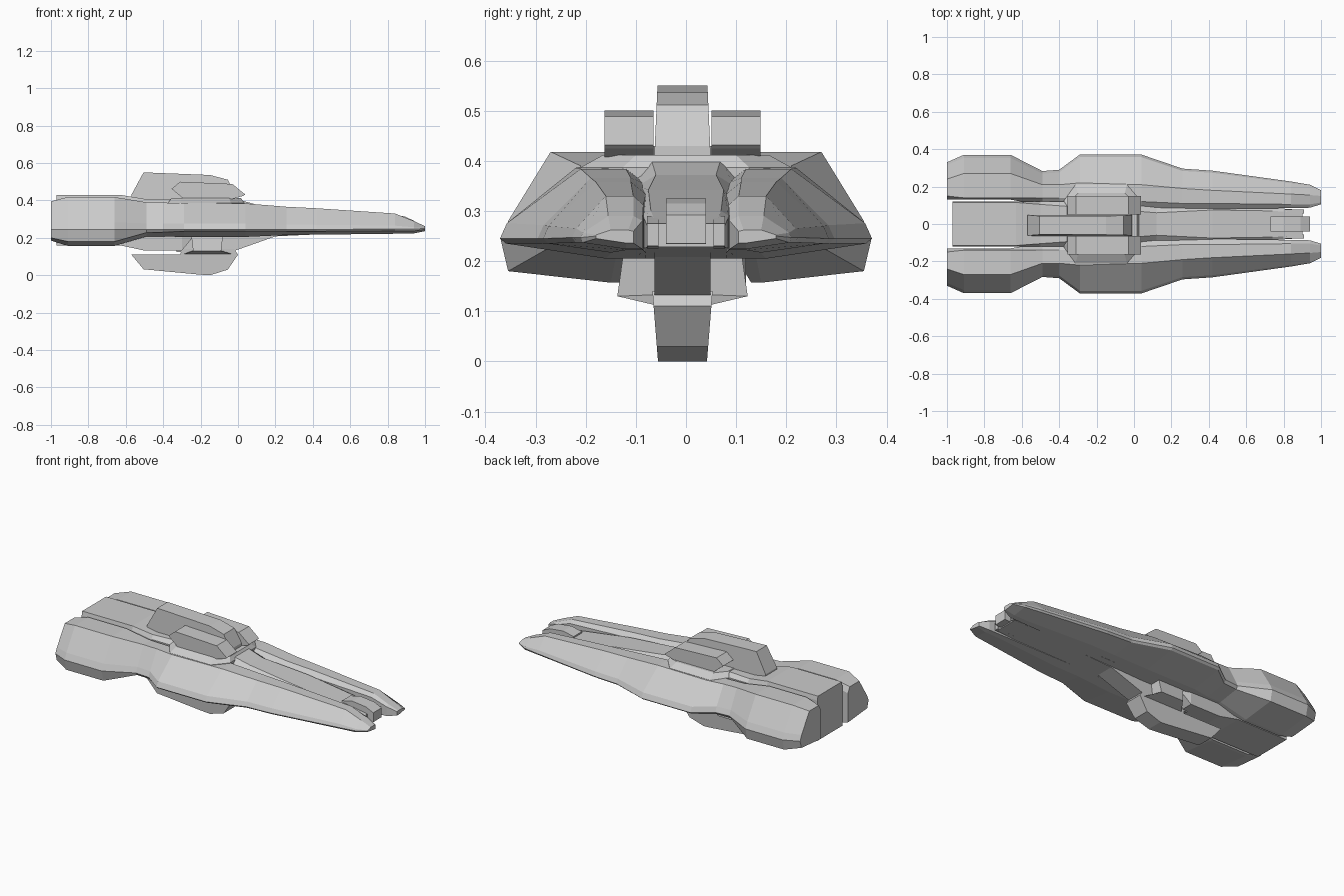
import bpy, bmesh

YC = -0.007  # the dorsal and ventral fittings sit slightly off the centreline


def loft(name, rings, mirror=False):
    """Skin a list of equal-length closed rings and cap both ends."""
    bm = bmesh.new()
    vs = [[bm.verts.new(p) for p in ring] for ring in rings]
    n = len(vs[0])
    for a, b in zip(vs, vs[1:]):
        for i in range(n):
            j = (i + 1) % n
            bm.faces.new((a[i], a[j], b[j], b[i]))
    bm.faces.new(vs[0])
    bm.faces.new(vs[-1])
    bmesh.ops.recalc_face_normals(bm, faces=bm.faces)
    me = bpy.data.meshes.new(name)
    bm.to_mesh(me)
    bm.free()
    ob = bpy.data.objects.new(name, me)
    bpy.context.collection.objects.link(ob)
    if mirror:
        m = ob.modifiers.new("Mirror", 'MIRROR')
        m.use_axis = (False, True, False)
    return ob


def slab(name, profile, y0, y1, taper=0.0, mid=0.0):
    """Extrude an x-z profile from y0 to y1, narrowing away from height mid."""
    def ring(y, s):
        return [(x, y + s * taper * abs(z - mid), z) for x, z in profile]
    return loft(name, [ring(y0, 1), ring(y1, -1)])


# Side hulls: rear engine block, waist, wide shoulder, long tapering prong
# x, inner y, inner top y, outer top y, outer y, top z, edge z, low z, bottom z, bottom y
side = [
    (-1.00, .13, .15, .24, .330, .395, .245, .200, .185, .15),
    (-0.91, .13, .14, .27, .370, .418, .245, .180, .157, .15),
    (-0.66, .13, .14, .27, .370, .418, .245, .180, .157, .15),
    (-0.49, .10, .14, .21, .283, .390, .245, .228, .207, .14),
    (-0.40, .10, .14, .21, .290, .388, .245, .230, .207, .14),
    (-0.29, .08, .14, .22, .371, .386, .245, .235, .205, .16),
    (0.04, .08, .12, .21, .371, .384, .245, .235, .205, .16),
    (0.26, .08, .11, .19, .296, .366, .245, .235, .215, .15),
    (0.42, .08, .11, .18, .285, .358, .245, .235, .217, .15),
    (0.84, .085, .105, .16, .227, .330, .247, .237, .222, .12),
    (0.94, .087, .105, .155, .210, .290, .247, .237, .224, .12),
    (1.00, .105, .115, .150, .180, .262, .250, .245, .236, .12),
]


def side_ring(x, yi, t1, t2, yo, zt, ze, zl, zb, yb):
    k = (zt - ze) * .22
    return [(x, yi, zb), (x, yi, zt - k), (x, t1, zt), (x, t2, zt),
            (x, yo - k * .45, ze + k), (x, yo, ze), (x, yo - k * .4, zl), (x, yb, zb)]


loft("side_hull", [side_ring(*s) for s in side], mirror=True)

# Central spine: x, half width, top half width, bottom z, shoulder z, top z
spine = [
    (-0.97, .120, .115, .160, .405, .430),
    (-0.63, .120, .115, .160, .405, .430),
    (-0.50, .120, .105, .132, .385, .408),
    (-0.30, .120, .090, .132, .385, .408),
    (-0.24, .100, .085, .205, .385, .410),
    (0.00, .100, .070, .205, .370, .405),
    (0.12, .095, .060, .210, .350, .372),
    (0.42, .090, .075, .218, .325, .342),
    (0.74, .086, .070, .225, .290, .300),
    (0.90, .075, .060, .228, .265, .275),
]
loft("central_spine", [[(x, -w, b), (x, -w, s), (x, -t, z), (x, t, z), (x, w, s), (x, w, b)]
                       for x, w, t, b, s, z in spine])

# Nose block and its cheeks between the prongs
slab("nose_block", [(.73, .23), (.73, .31), (.80, .325), (.89, .315), (.94, .292), (.94, .235)],
     -.04, .04)
for s in (-1, 1):
    slab("nose_cheek", [(.80, .225), (.80, .29), (.91, .275), (.91, .23)], s * .055, s * .078)

# Collar under the dorsal fittings
oct_pts = [(-.37, .6), (-.31, 1), (-.04, 1), (.03, .6), (.03, -.6), (-.04, -1), (-.31, -1), (-.37, -.6)]
loft("dorsal_collar", [[(-.17 + (x + .17) * k, y * w, z) for x, y in oct_pts]
                       for z, w, k in ((.36, .21, 1.02), (.387, .21, 1.02), (.412, .165, .93))])

# Dorsal fin
slab("dorsal_fin", [(-.57, .39), (-.57, .43), (-.505, .55), (-.15, .536), (-.055, .511),
                    (-.01, .43), (-.01, .39)], YC - .057, YC + .057, .045, .39)

# Twin dorsal pods
for s in (-1, 1):
    slab("dorsal_pod", [(-.355, .462), (-.31, .50), (-.03, .488), (.038, .432), (.03, .425),
                        (-.03, .408), (-.29, .408)], YC + s * .058, YC + s * .156)

# Keel under the belly, sloping up to the front
slab("belly_keel", [(-.33, .125), (-.02, .13), (.20, .208), (.43, .219), (.43, .25), (-.33, .25)],
     YC - .056, YC + .056)

# Belly pylons spreading either side of the keel
for s in (-1, 1):
    loft("belly_pylon", [[(x0, YC + s * y, z), (x1, YC + s * y, z), (x1, YC + s * y2, z2), (x0, YC + s * y2, z2)]
                         for x0, x1, y, z, y2, z2 in ((-.30, -.02, .045, .11, .0, .112),
                                                      (-.24, -.09, .13, .13, .0, .135),
                                                      (-.25, -.08, .118, .215, .0, .215))])

# Ventral fin
slab("ventral_fin", [(-.57, .11), (-.505, .032), (-.21, .004), (-.15, 0), (-.055, .03), (0, .11),
                     (-.02, .14), (-.30, .14), (-.31, .11)], YC - .06, YC + .06, .08, .14)
